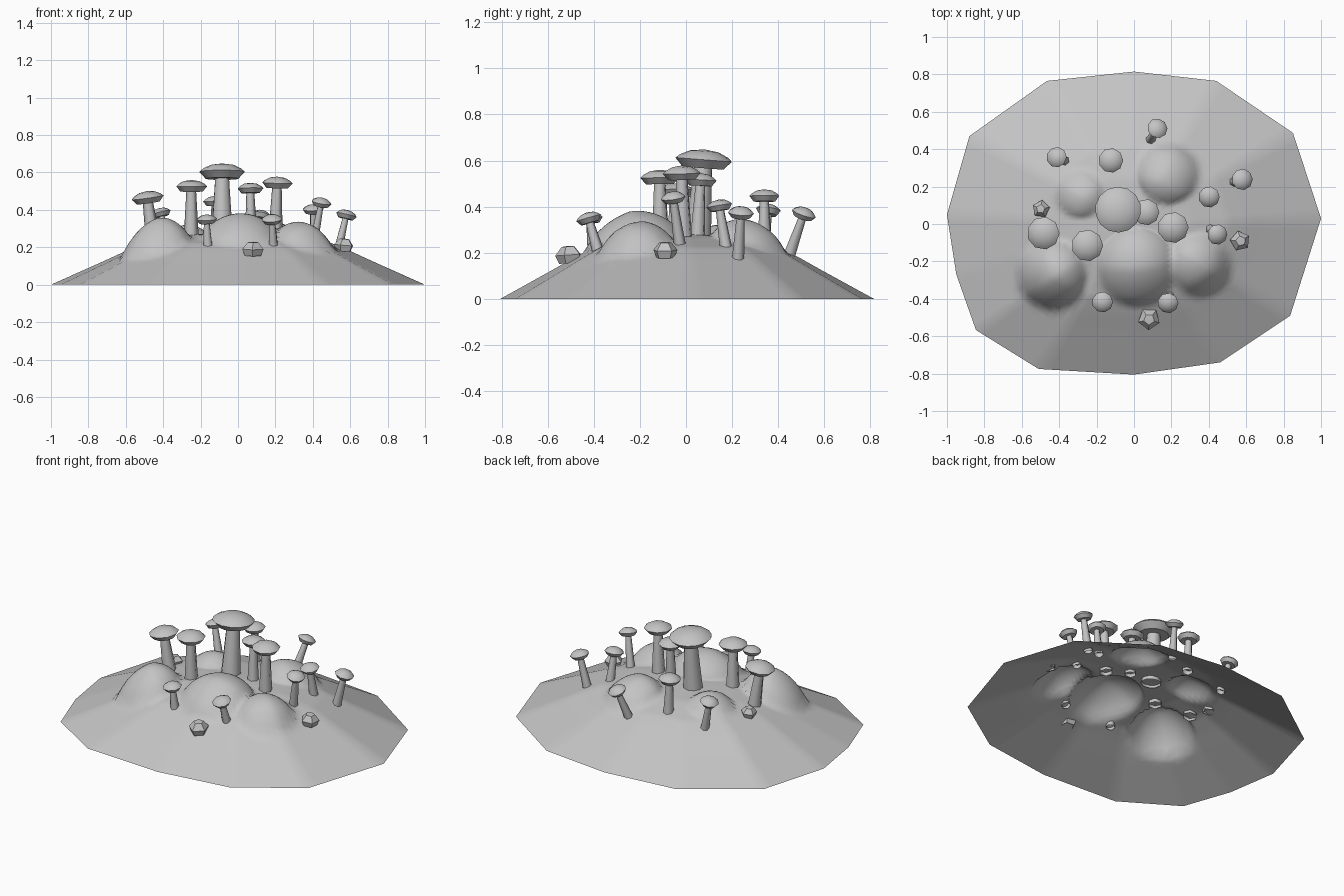
import bpy, bmesh, math
from mathutils import Vector

if "Cube" in bpy.data.objects:
    bpy.data.objects.remove(bpy.data.objects["Cube"])

grey = bpy.data.materials.new("plain grey")
grey.diffuse_color = (0.55, 0.55, 0.55, 1)
grey.use_nodes = True
grey.node_tree.nodes["Principled BSDF"].inputs["Base Color"].default_value = grey.diffuse_color


def finish(name, bm, angle):
    bmesh.ops.recalc_face_normals(bm, faces=bm.faces)
    me = bpy.data.meshes.new(name)
    bm.to_mesh(me)
    bm.free()
    me.materials.append(grey)
    ob = bpy.data.objects.new(name, me)
    bpy.context.collection.objects.link(ob)
    if angle:
        bpy.ops.object.select_all(action='DESELECT')
        ob.select_set(True)
        bpy.context.view_layer.objects.active = ob
        bpy.ops.object.shade_smooth_by_angle(angle=math.radians(angle))
    return ob


def lathe(name, profile, sides, origin, axis, angle, spin=0.0):
    """Turn (radius, height) points round an axis; radius 0 closes to a point."""
    rot = Vector((0, 0, 1)).rotation_difference(axis).to_matrix()
    bm = bmesh.new()
    rings = []
    for r, h in profile:
        n = sides if r > 0 else 1
        rings.append([bm.verts.new(origin + rot @ Vector((
            r * math.cos(spin + math.tau * i / sides),
            r * math.sin(spin + math.tau * i / sides), h))) for i in range(n)])
    for a, b in zip(rings, rings[1:]):
        for i in range(sides):
            j = (i + 1) % sides
            quad = [a[i % len(a)], a[j % len(a)], b[j % len(b)], b[i % len(b)]]
            bm.faces.new(list(dict.fromkeys(quad)))
    return finish(name, bm, angle)


# Mound height: a gentle slope plus rounded lumps (x, y, radius, height)
SLOPE = [(0, .285), (.3, .265), (.5, .222), (.6, .18), (.72, .125), (1, 0)]
LUMPS = [(-.44, -.27, .185, .135), (.015, -.23, .21, .115), (.35, -.22, .165, .095),
         (-.29, .16, .13, .06), (.18, .27, .165, .09)]


def height(t, x, y):
    z = 0
    for (a, za), (b, zb) in zip(SLOPE, SLOPE[1:]):
        if a <= t <= b:
            z = za + (zb - za) * (t - a) / (b - a)
    add = 0
    for lx, ly, r, h in LUMPS:
        d = ((x - lx) ** 2 + (y - ly) ** 2) / (r * r)
        if d < 1:
            add = max(add, h * (1 - d) ** .8)
    return z + add


def ground(x, y):
    return height(math.hypot(x, y / .81), x, y)


# Mound: thirteen-sided outline shrunk ring by ring, open underneath
OUTLINE = [(1, .03), (.85, .487), (.44, .765), (0, .815), (-.465, .765), (-.88, .47),
           (-1, .05), (-.95, -.27), (-.845, -.567), (-.51, -.775), (0, -.805),
           (.46, -.74), (.835, -.49)]
RINGS, STEPS = 36, 8
rim = []
for i, p in enumerate(OUTLINE):
    q = OUTLINE[(i + 1) % len(OUTLINE)]
    rim += [Vector(p).lerp(Vector(q), s / STEPS) for s in range(STEPS)]
bm = bmesh.new()
rows = []
for k in range(1, RINGS + 1):
    t = k / RINGS
    rows.append([bm.verts.new((p.x * t, p.y * t, height(t, p.x * t, p.y * t))) for p in rim])
centre = bm.verts.new((0, 0, height(0, 0, 0)))
n = len(rim)
for i in range(n):
    j = (i + 1) % n
    bm.faces.new((centre, rows[0][i], rows[0][j]))
    for a, b in zip(rows, rows[1:]):
        bm.faces.new((a[i], b[i], b[j], a[j]))
finish("mound", bm, 70)

# Mushrooms: cap x, y, top height, cap radius, stem foot x, y
MUSHROOMS = [
    (-.085, .08, .648, .123, -.085, .05), (-.49, -.05, .50, .088, -.45, -.04),
    (-.25, -.115, .56, .085, -.25, -.11), (.21, -.02, .578, .083, .20, -.01),
    (.065, .065, .545, .070, .07, .05), (-.125, .34, .475, .066, -.115, .34),
    (-.42, .36, .41, .055, -.365, .335), (.13, .52, .395, .055, .085, .445),
    (.40, .14, .43, .057, .41, .175), (.585, .24, .40, .057, .53, .225),
    (.45, -.06, .465, .055, .405, -.025), (-.17, -.42, .375, .056, -.16, -.40),
    (.18, -.43, .375, .056, .19, -.38)]
for i, (x, y, top, R, fx, fy) in enumerate(MUSHROOMS, 1):
    foot = Vector((fx, fy, ground(fx, fy) - .02))
    tip = Vector((x, y, top))
    axis = (tip - foot).normalized()
    length = (tip - foot).length
    h = .02 + .5 * R
    big = R > .1
    lathe(f"stem_{i}", [(.48 * R, 0), (.31 * R, length - h * .9)],
          10 if big else 6, foot, axis, 65, i)
    lathe(f"cap_{i}", [(0, 0), (.72 * R, 0), (R, .45 * h), (.84 * R, .66 * h),
                       (.5 * R, .9 * h), (0, h)],
          14 if big else 9, tip - axis * h, axis, 40, i * .7)

# Small five-sided stones, open underneath
for i, (x, y, r) in enumerate([(.08, -.505, .06), (.565, -.09, .055), (-.495, .08, .048)], 1):
    lathe(f"stone_{i}", [(.75 * r, 0), (r, .6 * r), (.5 * r, 1.2 * r), (0, 1.25 * r)], 5,
          Vector((x, y, ground(x, y) - .012)), Vector((.15 * x, .15 * y, 1)).normalized(), 30, i * .9)
